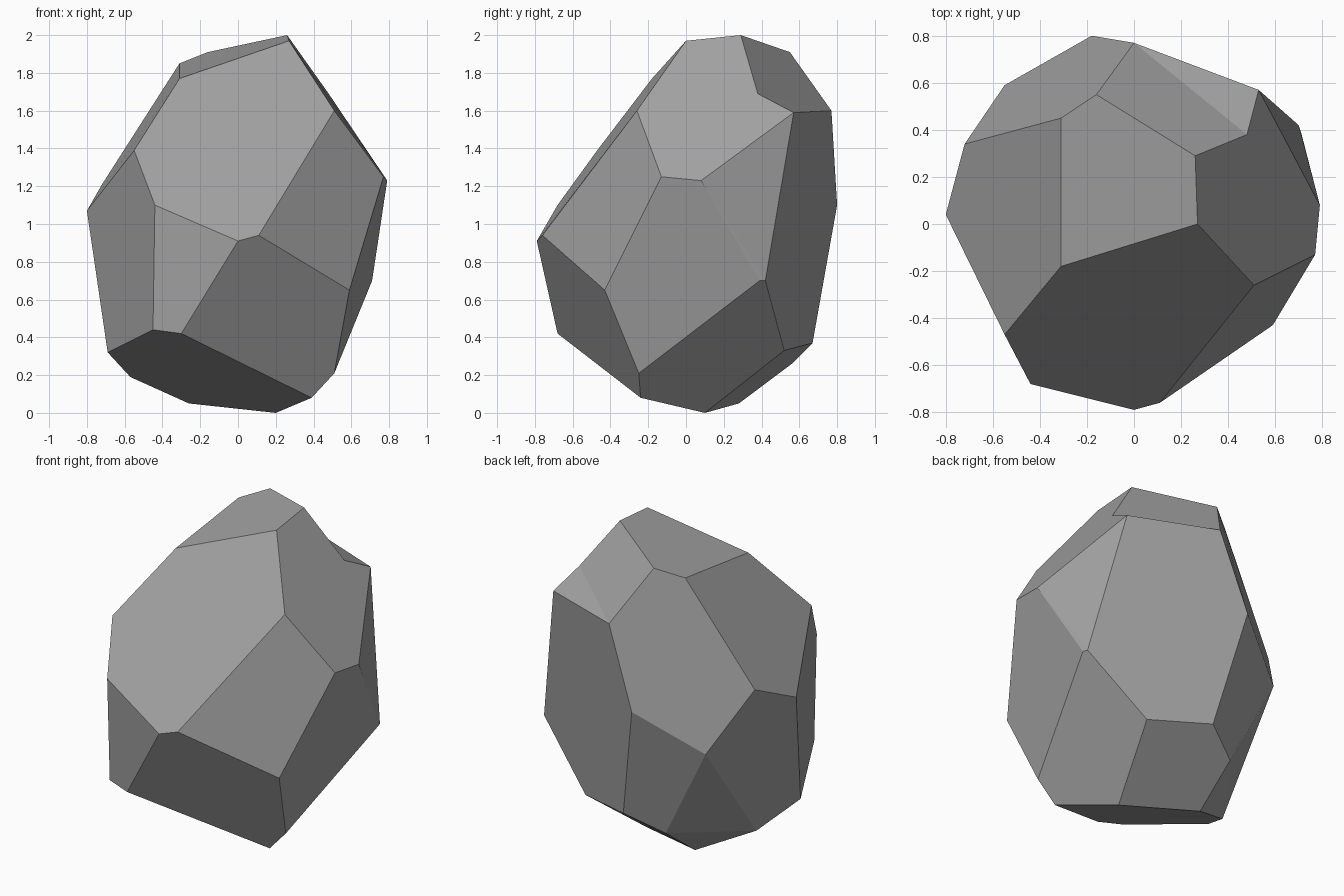
import bpy
import bmesh
from mathutils import Vector

# Remove the default object
default_cube = bpy.data.objects.get("Cube")
if default_cube:
    bpy.data.objects.remove(default_cube, do_unlink=True)


def flat_material(name, colour):
    """One plain colour for viewport and render."""
    material = bpy.data.materials.new(name)
    material.use_nodes = True
    material.diffuse_color = colour
    shader = material.node_tree.nodes["Principled BSDF"]
    shader.inputs["Base Color"].default_value = colour
    shader.inputs["Roughness"].default_value = 1
    return material


def nearest(mesh, point):
    """Corner of the mesh closest to a point."""
    return min(mesh.verts, key=lambda corner: (corner.co - Vector(point)).length)


# Corners of the boulder, grouped by height
crown = [(.26, .29, 2), (.27, 0, 1.97), (-.31, -.18, 1.77), (-.31, .45, 1.85), (-.16, .55, 1.91)]
shoulder = [(.51, -.26, 1.6), (0, .77, 1.6), (.53, .57, 1.59), (-.55, -.47, 1.39),
            (.79, .08, 1.23), (.77, -.13, 1.25), (-.72, .34, 1.21)]
waist = [(-.8, .04, 1.07), (-.44, -.68, 1.1), (-.18, .8, 1.1), (0, -.79, .91), (.11, -.76, .94),
         (-.55, .59, .85), (.59, -.43, .65), (.71, .39, .7), (.7, .42, .7)]
skirt = [(-.45, -.64, .44), (-.3, -.68, .42), (-.69, -.16, .32), (-.03, .67, .37), (.34, .52, .33),
         (-.25, .56, .26), (.51, -.25, .21)]
foot = [(-.57, .11, .19), (.39, -.24, .08), (-.26, .28, .05), (.2, .1, 0)]

# Wrap the corners in a hull and merge its triangles into broad flat facets
mesh = bmesh.new()
for group in (crown, shoulder, waist, skirt, foot):
    for corner in group:
        mesh.verts.new(corner)
bmesh.ops.convex_hull(mesh, input=mesh.verts[:])
loose = [corner for corner in mesh.verts if not corner.link_faces]
bmesh.ops.delete(mesh, geom=loose, context="VERTS")
bmesh.ops.dissolve_limit(mesh, angle_limit=.08, verts=[], edges=mesh.edges[:])

# Chipped notch: break the upper back edge and push its middle inwards
peak, ledge, back = (nearest(mesh, place) for place in (crown[0], shoulder[2], shoulder[1]))
ridge = mesh.edges.get((peak, ledge))
if ridge:
    new_edge, chip = bmesh.utils.edge_split(ridge, peak, .5)
    chip.co = (.48, .38, 1.69)
    bmesh.ops.connect_verts(mesh, verts=[chip, back])

bmesh.ops.recalc_face_normals(mesh, faces=mesh.faces[:])
for face in mesh.faces:
    face.smooth = False

# Boulder object
data = bpy.data.meshes.new("boulder")
mesh.to_mesh(data)
mesh.free()
data.materials.append(flat_material("stone grey", (.36, .36, .36, 1)))
boulder = bpy.data.objects.new("boulder", data)
bpy.context.scene.collection.objects.link(boulder)
